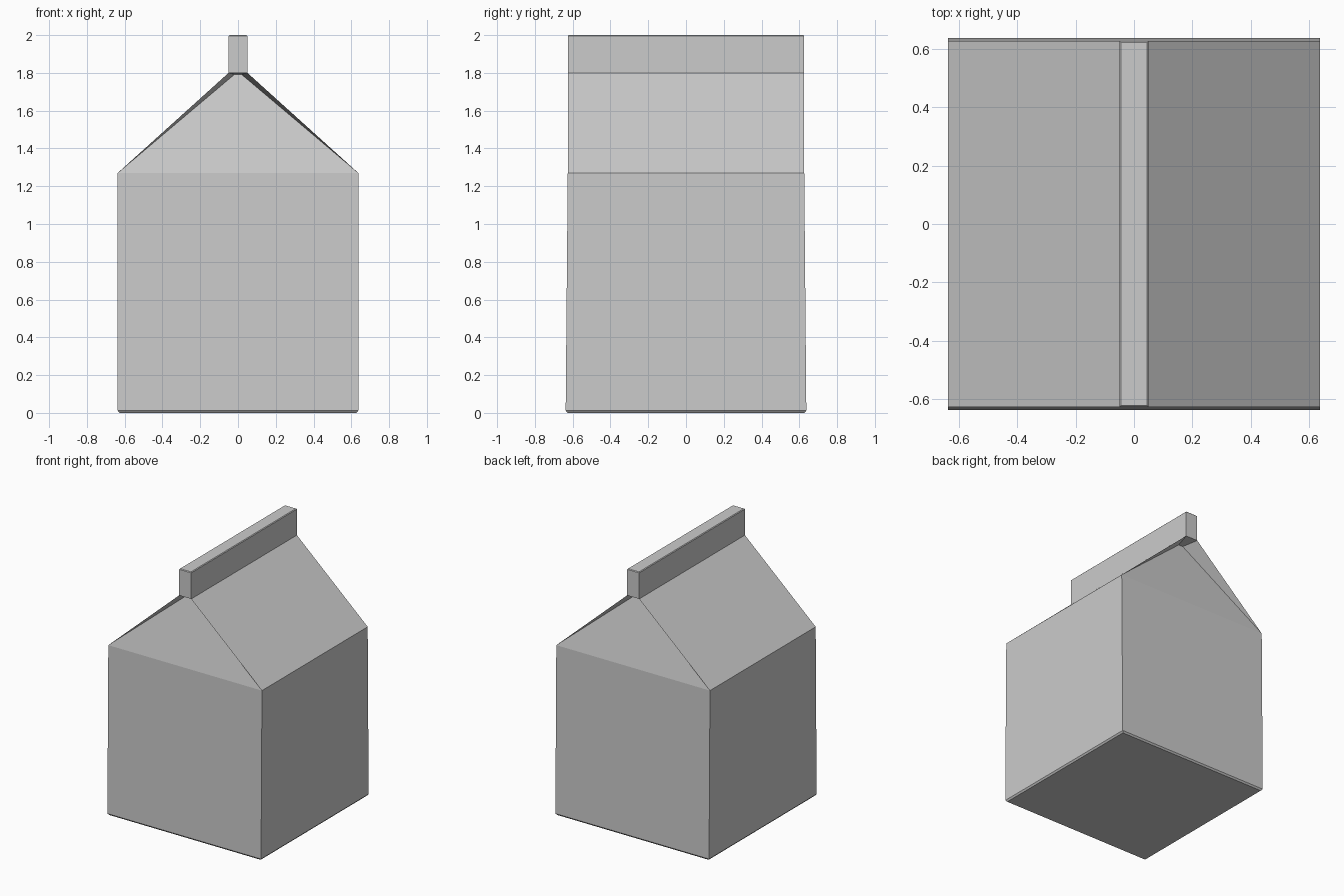
import bpy, bmesh

if "Cube" in bpy.data.objects:
    bpy.data.objects.remove(bpy.data.objects["Cube"])

W = 0.637        # half width of the carton
Y_BASE = 0.637   # half depth at the base
Y_TOP = 0.626    # half depth at the eaves and ridge
EAVE, RIDGE, TOP = 1.27, 1.80, 2.0
FIN = 0.05       # half thickness of the top seal


def ring(bm, hx, hy, z):
    return [bm.verts.new((sx * hx, sy * hy, z))
            for sx, sy in ((-1, -1), (1, -1), (1, 1), (-1, 1))]


def bridge(bm, a, b, sides=range(4)):
    for i in sides:
        j = (i + 1) % 4
        bm.faces.new((a[i], a[j], b[j], b[i]))


def finish(bm, name):
    me = bpy.data.meshes.new(name)
    bm.normal_update()
    bm.to_mesh(me)
    bm.free()
    ob = bpy.data.objects.new(name, me)
    bpy.context.collection.objects.link(ob)
    return ob


# Carton: chamfered base, slightly tapered walls, sloped roof panels
bm = bmesh.new()
foot = ring(bm, W - 0.01, Y_BASE - 0.01, 0)
base = ring(bm, W, Y_BASE, 0.012)
eave = ring(bm, W, Y_TOP, EAVE)
ridge = ring(bm, FIN, Y_TOP, RIDGE)
bm.faces.new(foot[::-1])
bridge(bm, foot, base)
bridge(bm, base, eave)
bridge(bm, eave, ridge, (1, 3))

# Gable ends: panels leaning inward under the roof, with a rounded peak
for i in (0, 2):
    s = -1 if i == 0 else 1
    left, right = eave[i], eave[i + 1]
    rl, rr = ridge[i], ridge[i + 1]
    peak = [bm.verts.new((-s * x, s * y, z)) for x, y, z in
            ((0.042, 0.512, 1.772), (0.018, 0.507, 1.792),
             (-0.018, 0.507, 1.792), (-0.042, 0.512, 1.772))]
    peak.reverse() if (peak[0].co.x - peak[-1].co.x) * (left.co.x - right.co.x) < 0 else None
    bm.faces.new([left, right] + peak[::-1])
    bm.faces.new((left, peak[0], rl))
    bm.faces.new((rr, peak[3], right))
    bm.faces.new([rl] + peak[:2])
    bm.faces.new((rl, peak[1], peak[2], rr))
    bm.faces.new([rr] + peak[2:])
finish(bm, "carton")

# Top seal: thin upright fin with a fine chamfer along its top
bm = bmesh.new()
low = ring(bm, FIN, Y_TOP, RIDGE)
shoulder = ring(bm, FIN, Y_TOP, TOP - 0.005)
cap = ring(bm, FIN - 0.005, Y_TOP - 0.005, TOP)
bridge(bm, low, shoulder)
bridge(bm, shoulder, cap)
bm.faces.new(cap)
finish(bm, "top_seal")
